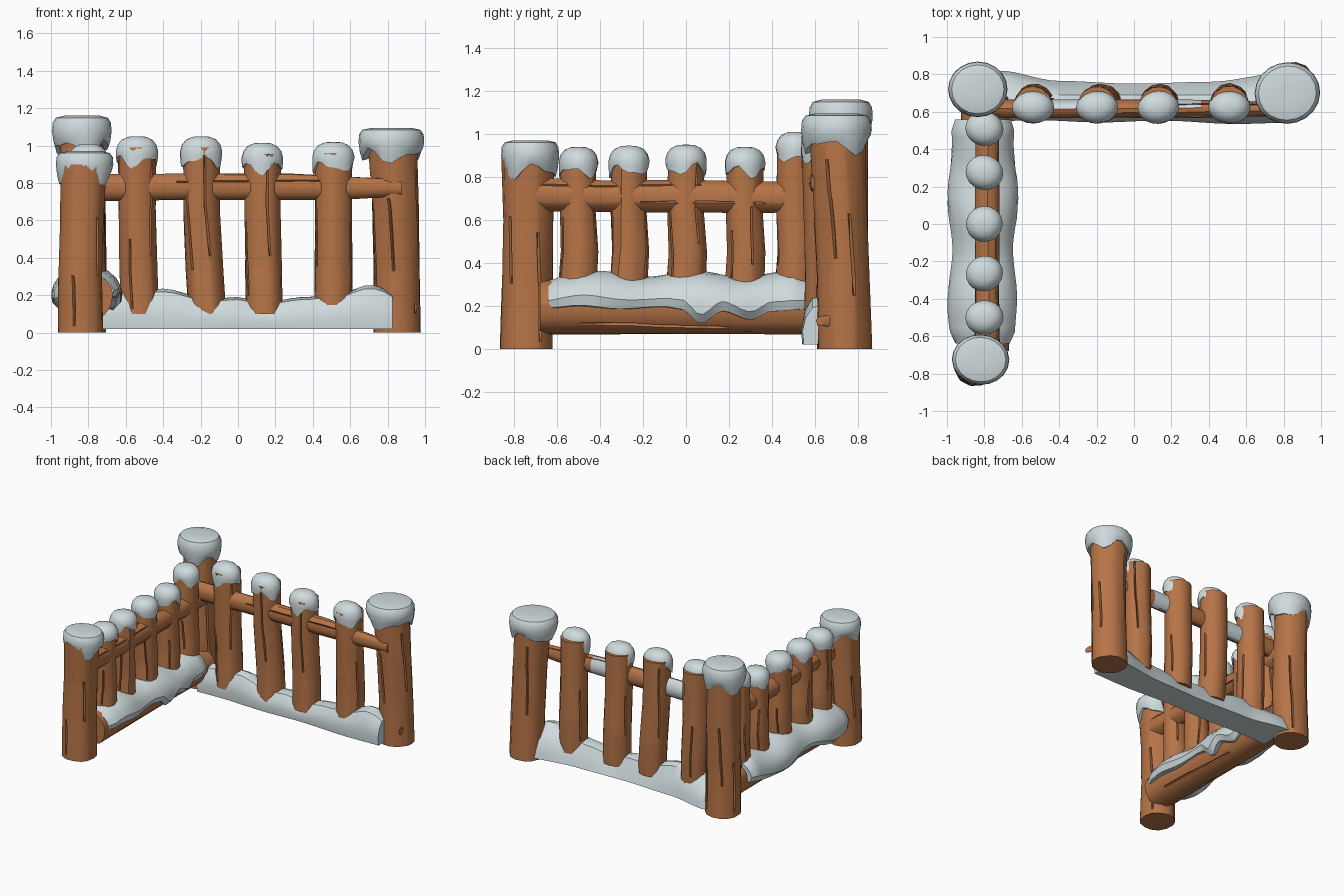
import bpy, bmesh, math, random
from mathutils import Vector

if "Cube" in bpy.data.objects:
    bpy.data.objects.remove(bpy.data.objects["Cube"])

random.seed(7)
TAU = 2 * math.pi


def material(name, rgb):
    m = bpy.data.materials.new(name)
    m.diffuse_color = (*rgb, 1)
    m.use_nodes = True
    m.node_tree.nodes["Principled BSDF"].inputs["Base Color"].default_value = m.diffuse_color
    return m


WOOD = material("brown wood", (0.47, 0.175, 0.063))
SNOW = material("pale snow", (0.63, 0.71, 0.73))


def loft(name, rings, mats, rule=None):
    """Skin closed rings of equal length and close both ends."""
    bm = bmesh.new()
    vs = [[bm.verts.new(p) for p in r] for r in rings]
    n = len(vs[0])
    for a, b in zip(vs, vs[1:]):
        for i in range(n):
            bm.faces.new((a[i], a[(i + 1) % n], b[(i + 1) % n], b[i]))
    bm.faces.new(vs[0][::-1])
    bm.faces.new(vs[-1])
    bmesh.ops.recalc_face_normals(bm, faces=bm.faces)
    if rule:
        for f in bm.faces:
            f.material_index = int(rule(f.calc_center_median(), f.normal))
    me = bpy.data.meshes.new(name)
    bm.to_mesh(me)
    bm.free()
    for m in mats:
        me.materials.append(m)
    ob = bpy.data.objects.new(name, me)
    bpy.context.collection.objects.link(ob)
    bpy.ops.object.select_all(action='DESELECT')
    ob.select_set(True)
    bpy.context.view_layer.objects.active = ob
    bpy.ops.object.shade_smooth_by_angle(angle=math.radians(35))
    return ob


def interp(table, x):
    """Piecewise smooth lookup in (x, value) pairs."""
    if x <= table[0][0]:
        return table[0][1]
    for (x0, v0), (x1, v1) in zip(table, table[1:]):
        if x <= x1:
            t = (x - x0) / (x1 - x0)
            t = t * t * (3 - 2 * t)
            return v0 + (v1 - v0) * t
    return table[-1][1]


def log(name, pts, axis='Z', flat=1.0, cracks=5, mats=(WOOD,), rule=None):
    """Hewn log through (x, y, z, radius) points with carved V cracks."""
    u, v = {'Z': ((1, 0, 0), (0, 1, 0)), 'Y': ((1, 0, 0), (0, 0, 1)),
            'X': ((0, 1, 0), (0, 0, 1))}[axis]
    u, v = Vector(u), Vector(v)
    crack = []
    for k in range(cracks):
        a = (k + random.uniform(0.15, 0.85)) * TAU / cracks
        t0 = random.uniform(0.05, 0.5)
        crack.append((a, t0, t0 + random.uniform(0.25, 0.5)))
    angles = []
    for i in range(13):
        a = i * TAU / 13
        if all(abs(a - c[0]) > 0.16 for c in crack):
            angles.append((a, random.uniform(0.97, 1.03), None))
    for c in crack:
        angles += [(c[0] - 0.06, 1.0, None), (c[0], 1.0, c), (c[0] + 0.06, 1.0, None)]
    angles.sort(key=lambda e: e[0])
    phase = random.uniform(0, TAU)
    steps, rings = 14, []
    for s in range(steps + 1):
        t = s / steps
        q = t * (len(pts) - 1)
        c = [interp([(i, p[k]) for i, p in enumerate(pts)], q) for k in range(4)]
        ring = []
        for a, f, cr in angles:
            r = c[3] * f
            if cr and cr[1] < t < cr[2]:
                r -= 0.022
            a += 0.10 * math.sin(5 * t + phase)
            ring.append(Vector(c[:3]) + u * (r * flat * math.cos(a)) + v * (r * math.sin(a)))
        rings.append(ring)
    return loft(name, rings, mats, rule)


def cap(name, x, y, top, rx, ry, h, profile):
    """Snow cap: turned profile with a dripping lower edge."""
    n = 20
    p1, p2 = random.uniform(0, TAU), random.uniform(0, TAU)
    rings = []
    for r, k in profile:
        ring = []
        for i in range(n):
            a = i * TAU / n
            drip = 0.22 * math.sin(3 * a + p1) + 0.13 * math.sin(5 * a + p2)
            lump = 1 + 0.025 * math.sin(2 * a + p2)
            z = top - h * (1 - k) + drip * h * max(0, 1 - 2.2 * k)
            ring.append((x + rx * r * lump * math.cos(a), y + ry * r * lump * math.sin(a), z))
        rings.append(ring)
    loft(name, rings, [SNOW])


BLOCK = [(0.70, 0.14), (0.88, 0.10), (0.96, 0.3), (1.0, 0.55), (0.98, 0.8), (0.88, 0.94), (0.6, 1.0), (0.2, 1.0)]
DOME = [(0.80, 0.12), (0.97, 0.10), (1.0, 0.3), (1.0, 0.48), (0.92, 0.7), (0.72, 0.88), (0.42, 0.98), (0.12, 1.0)]

# Three tall posts with thick snow blocks on top
log("front_post", [(-0.842, -0.745, 0, 0.124), (-0.845, -0.74, 0.3, 0.12),
                   (-0.835, -0.735, 0.6, 0.118), (-0.825, -0.737, 0.9, 0.126)])
cap("front_post_snow", -0.82, -0.725, 0.97, 0.15, 0.138, 0.16, BLOCK)
log("corner_post", [(-0.835, 0.735, 0, 0.126), (-0.83, 0.725, 0.35, 0.125),
                    (-0.83, 0.73, 0.7, 0.12), (-0.84, 0.735, 1.08, 0.115)])
cap("corner_post_snow", -0.835, 0.72, 1.16, 0.163, 0.145, 0.19, BLOCK)
log("right_post", [(0.85, 0.74, 0, 0.126), (0.848, 0.73, 0.35, 0.122),
                   (0.84, 0.715, 0.7, 0.125), (0.825, 0.705, 1.0, 0.132)])
cap("right_post_snow", 0.82, 0.70, 1.095, 0.172, 0.168, 0.17, BLOCK)

# Back fence pickets: top x, bottom x, snow top
for i, (xt, xb, top) in enumerate([(-0.54, -0.525, 1.05), (-0.197, -0.165, 1.05),
                                   (0.13, 0.14, 1.015), (0.51, 0.51, 1.02)]):
    log(f"back_picket_{i + 1}", [(xb, 0.647, 0.1, 0.1), ((xt + xb) / 2, 0.652, 0.35, 0.1),
                                 (xt, 0.643, 0.65, 0.098), (xt, 0.637, top - 0.06, 0.1)], cracks=4)
    cap(f"back_picket_snow_{i + 1}", xt, 0.625, top, 0.11, 0.09, 0.15, DOME)

# Left fence pickets: y, snow top, radius
for i, (y, top, r) in enumerate([(-0.5, 0.94, 0.087), (-0.265, 0.945, 0.087), (0.0, 0.95, 0.09),
                                 (0.275, 0.94, 0.09), (0.51, 1.01, 0.092)]):
    log(f"left_picket_{i + 1}", [(-0.8, y - 0.005, 0.25, r + 0.003), (-0.8, y + 0.006, 0.45, r),
                                 (-0.8, y - 0.004, 0.65, r - 0.004), (-0.8, y, top - 0.06, r - 0.004)], cracks=4)
    cap(f"left_picket_snow_{i + 1}", -0.8, y, top, 0.1, 0.094, 0.13, DOME)

# Cross rails; the back rail carries wind-blown snow on its far side
log("back_rail", [(-0.8, 0.615, 0.775, 0.072), (-0.3, 0.615, 0.78, 0.07),
                  (0.3, 0.615, 0.78, 0.07), (0.6, 0.615, 0.775, 0.06), (0.875, 0.612, 0.775, 0.045)],
    axis='X', flat=0.7, cracks=3, mats=(WOOD, SNOW),
    rule=lambda c, n: n.y > 0.25 and (-0.5 < c.x < -0.2 or 0.17 < c.x < 0.38))
log("left_rail", [(-0.785, -0.7, 0.72, 0.078), (-0.785, -0.35, 0.71, 0.072), (-0.785, 0.0, 0.71, 0.076),
                  (-0.785, 0.35, 0.705, 0.072), (-0.785, 0.68, 0.71, 0.07)], axis='Y', flat=0.9, cracks=3)

# Bottom log of the left fence
log("left_base_log", [(-0.8, -0.68, 0.195, 0.13), (-0.8, -0.2, 0.195, 0.128),
                      (-0.8, 0.3, 0.19, 0.125), (-0.8, 0.68, 0.19, 0.128)], axis='Y', cracks=6)

# Snow shell draped over the bottom log, with drips
DRIP_R = [(-0.65, 0.08), (-0.5, -0.02), (-0.3, 0.1), (-0.1, 0.02), (-0.02, 0.1), (0.07, 0.6), (0.17, 0.18),
          (0.3, 0.55), (0.4, 0.18), (0.56, 0.1)]
rings = []
for s in range(41):
    y = -0.64 + 1.2 * s / 40
    end = min(1, 0.86 + 0.14 * min(s, 40 - s) / 2)
    ar = interp(DRIP_R, y)
    al = 0.32 + 0.25 * math.sin(9 * y - 0.5)
    rx = (0.178 + 0.012 * math.sin(11 * y)) * end
    rz = (0.15 + 0.014 * math.sin(14 * y + 1)) * end
    ring = []
    for k in range(13):
        a = -ar + (math.pi + ar + al) * k / 12
        edge = 0.9 if k in (0, 12) else 1
        ring.append((-0.808 + rx * edge * math.cos(a), y, 0.2 + rz * edge * math.sin(a)))
    for k in range(8):
        a = math.pi + al - (math.pi + ar + al) * k / 7
        ring.append((-0.8 + 0.115 * math.cos(a), y, 0.195 + 0.115 * math.sin(a)))
    rings.append(ring)
loft("left_base_snow", rings, [SNOW])

# Snow bank under the back fence: height and rear edge vary along x
TOP = [(-0.72, 0.22), (-0.4, 0.235), (-0.15, 0.18), (0.0, 0.19), (0.13, 0.16), (0.35, 0.19),
       (0.55, 0.21), (0.7, 0.255), (0.82, 0.23)]
REAR = [(-0.72, 0.82), (-0.4, 0.765), (0.0, 0.75), (0.4, 0.76), (0.82, 0.81)]
rings = []
for s in range(33):
    x = -0.74 + 1.565 * s / 32
    h = interp(TOP, x) * (0.9 if s in (0, 32) else 1)
    yb = interp(REAR, x)
    yf = 0.555 + 0.006 * math.sin(9 * x) - 0.015 * max(0, x)
    ring = [(yf, 0.02), (yf - 0.006, 0.4 * h), (yf + 0.008, 0.7 * h), (yf + 0.04, 0.93 * h),
            (0.65, h), (0.69, 0.92 * h), (yb - 0.035, 0.6 * h), (yb - 0.012, 0.3 * h), (yb, 0.02)]
    rings.append([(x, y, z) for y, z in ring])
loft("back_snow_bank", rings, [SNOW])

# Small knot on the right post
log("right_post_knot", [(0.945, 0.66, 0.13, 0.026), (0.958, 0.625, 0.13, 0.02)], axis='X', cracks=0)
